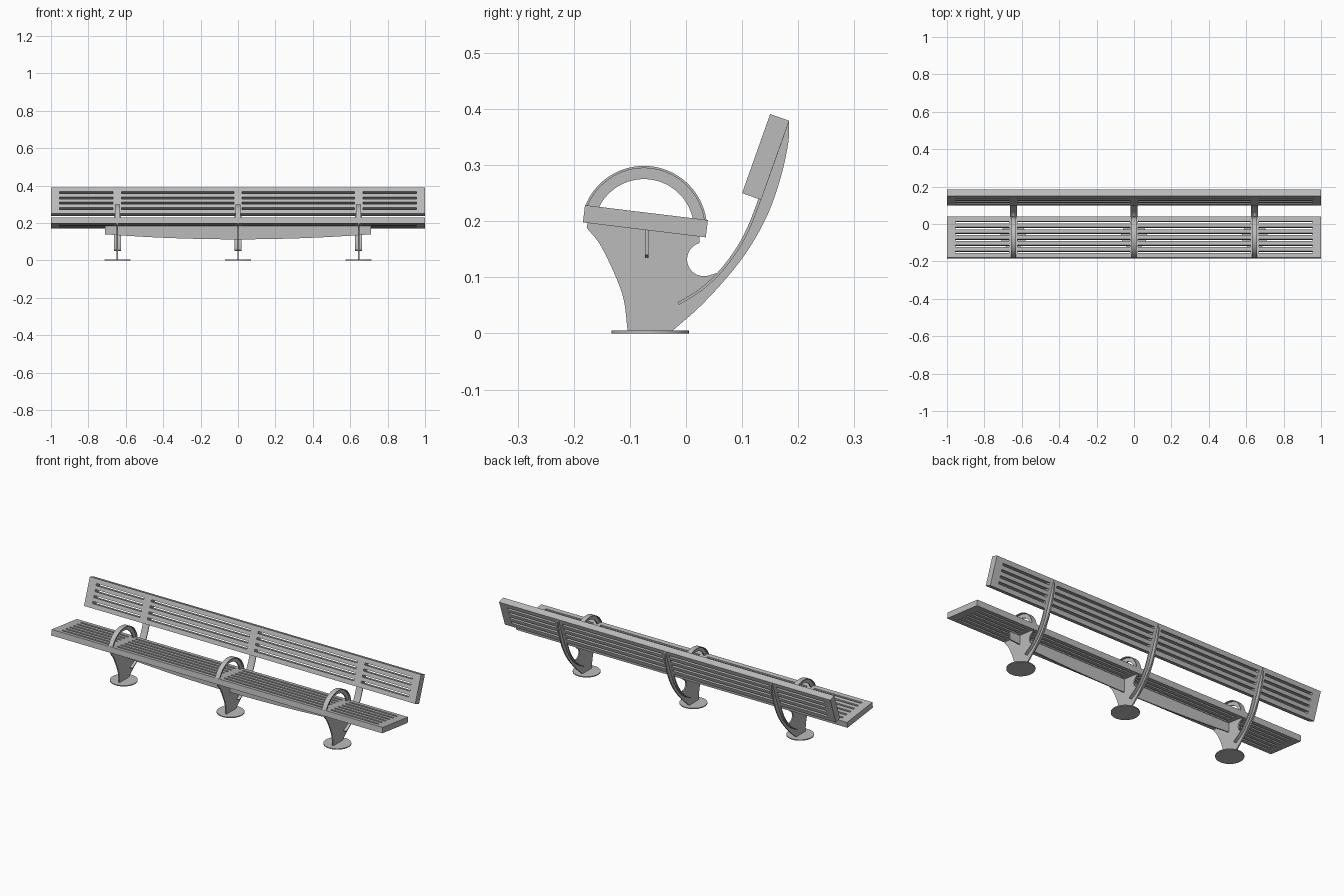
import bpy, bmesh
from math import cos, sin, radians
from mathutils import Vector

if "Cube" in bpy.data.objects:
    bpy.data.objects.remove(bpy.data.objects["Cube"])

metal = bpy.data.materials.new("light grey metal")
metal.use_nodes = True
COLOUR = (0.5, 0.5, 0.5, 1)
metal.diffuse_color = COLOUR
metal.node_tree.nodes["Principled BSDF"].inputs["Base Color"].default_value = COLOUR

SUPPORTS = (-0.645, 0, 0.645)


def finish(bm, name, smooth=True):
    bmesh.ops.recalc_face_normals(bm, faces=bm.faces)
    mesh = bpy.data.meshes.new(name)
    bm.to_mesh(mesh)
    bm.free()
    mesh.materials.append(metal)
    obj = bpy.data.objects.new(name, mesh)
    bpy.context.collection.objects.link(obj)
    if smooth:
        bpy.ops.object.select_all(action="DESELECT")
        obj.select_set(True)
        bpy.context.view_layer.objects.active = obj
        bpy.ops.object.shade_smooth_by_angle(angle=radians(30))
    return obj


def extrude(bm, faces, offset):
    new = bmesh.ops.extrude_face_region(bm, geom=faces)["geom"]
    verts = [v for v in new if isinstance(v, bmesh.types.BMVert)]
    bmesh.ops.translate(bm, verts=verts, vec=offset)


def spline(points, steps=6):
    """Smooth curve through 2D points."""
    pts = [Vector(p) for p in points]
    pts = [2 * pts[0] - pts[1]] + pts + [2 * pts[-1] - pts[-2]]
    out = []
    for a, b, c, d in zip(pts, pts[1:], pts[2:], pts[3:]):
        for i in range(steps):
            t = i / steps
            out.append(0.5 * (2 * b + (c - a) * t + (2 * a - 5 * b + 4 * c - d) * t ** 2
                              + (3 * b - a - 3 * c + d) * t ** 3))
    return out + [pts[-2]]


def arc(cy, cz, r, start, end, steps=24):
    return [Vector((cy + r * cos(radians(start + (end - start) * i / steps)),
                    cz + r * sin(radians(start + (end - start) * i / steps))))
            for i in range(steps + 1)]


def side_plate(name, outline, x, width):
    """Side profile in y, z given a width along x."""
    bm = bmesh.new()
    face = bm.faces.new([bm.verts.new((x - width / 2, p[0], p[1])) for p in outline])
    extrude(bm, [face], (width, 0, 0))
    bmesh.ops.triangulate(bm, faces=[f for f in bm.faces if len(f.verts) > 4])
    return finish(bm, name)


def strip(name, path, thick, x, width):
    """Flat bar following a path in y, z."""
    left, right = [], []
    for i, p in enumerate(path):
        d = (path[min(i + 1, len(path) - 1)] - path[max(i - 1, 0)]).normalized()
        n = Vector((-d.y, d.x)) * thick / 2
        left.append(p + n)
        right.append(p - n)
    return side_plate(name, left + right[::-1], x, width)


def slotted_panel(name, start, end, depth, slots, margin, slot):
    """Solid panel from start to end in y, z, pierced by rows of long slots."""
    start, end = Vector(start), Vector(end)
    length = (end - start).length
    u = (end - start).normalized()
    n = Vector((u.y, -u.x)) * depth
    xs = [-1, -0.955]
    for s in SUPPORTS:
        xs += [s - 0.022, s + 0.022]
    xs += [0.955, 1]
    pitch = (length - 2 * margin) / (slots - 1)
    vs = [0]
    for i in range(slots):
        c = margin + i * pitch
        vs += [c - slot / 2, c + slot / 2]
    vs.append(length)
    bm = bmesh.new()
    grid = [[bm.verts.new((x, *(start + u * v))) for v in vs] for x in xs]
    faces = []
    for i in range(len(xs) - 1):
        for j in range(len(vs) - 1):
            if not (i % 2 and j % 2):
                faces.append(bm.faces.new((grid[i][j], grid[i + 1][j],
                                           grid[i + 1][j + 1], grid[i][j + 1])))
    extrude(bm, faces, (0, n.x, n.y))
    return finish(bm, name, smooth=False)


# Slotted seat and backrest
slotted_panel("seat", (-0.18, 0.2286), (0.039, 0.202), 0.031, 6, 0.03, 0.011)
slotted_panel("backrest", (0.10, 0.25), (0.15, 0.391), 0.036, 4, 0.029, 0.011)

# Bowed beam beneath the seat
bm = bmesh.new()
bottom = [(-0.71 + 1.42 * i / 32) for i in range(33)]
outline = [(x, 0.113 + 0.027 * (x / 0.71) ** 2) for x in bottom]
outline += [(0.71, 0.186), (-0.71, 0.186)]
face = bm.faces.new([bm.verts.new((x, -0.073, z)) for x, z in outline])
extrude(bm, [face], (0, 0.006, 0))
finish(bm, "seat_beam")

# Profiles shared by the three supports
front_edge = spline([(-0.104, 0.004), (-0.111, 0.06), (-0.127, 0.105), (-0.153, 0.158), (-0.177, 0.188)])
notch = arc(0.032, 0.132, 0.03, 105, 285)
rib = spline([(-0.014, 0.053), (0.025, 0.077), (0.06, 0.109), (0.091, 0.15),
              (0.112, 0.189), (0.13, 0.235), (0.156, 0.307), (0.181, 0.378)])
rear_edge = spline([(0.184, 0.378), (0.182, 0.338), (0.168, 0.275), (0.146, 0.213), (0.114, 0.154),
                    (0.075, 0.102), (0.025, 0.048), (-0.025, 0.004)])
inner_edge = [p for p in rib if p.x > 0.055]
web = front_edge + [Vector((-0.175, 0.2)), Vector((0.024, 0.18))] + notch + inner_edge + rear_edge

ARM_Y, ARM_Z = -0.075, 0.186
arm_outer = arc(ARM_Y, ARM_Z, 0.110, 5, 160, 36)
arm_inner = arc(ARM_Y, ARM_Z, 0.089, 160, 5, 36)
arm_band = arc(ARM_Y, ARM_Z, 0.1105, 5, 160, 36)

for side, x in zip(("right", "middle", "left"), SUPPORTS):
    side_plate(side + "_support_web", web, x, 0.007)
    strip(side + "_support_flange", rib, 0.005, x, 0.038)
    side_plate(side + "_armrest_web", arm_outer + arm_inner, x, 0.007)
    strip(side + "_armrest_band", arm_band, 0.004, x, 0.027)
    # Round foot
    bm = bmesh.new()
    bmesh.ops.create_circle(bm, cap_ends=True, segments=40, radius=0.069)
    bmesh.ops.translate(bm, verts=bm.verts, vec=(x, -0.064, 0))
    extrude(bm, bm.faces[:], (0, 0, 0.005))
    finish(bm, side + "_foot")
